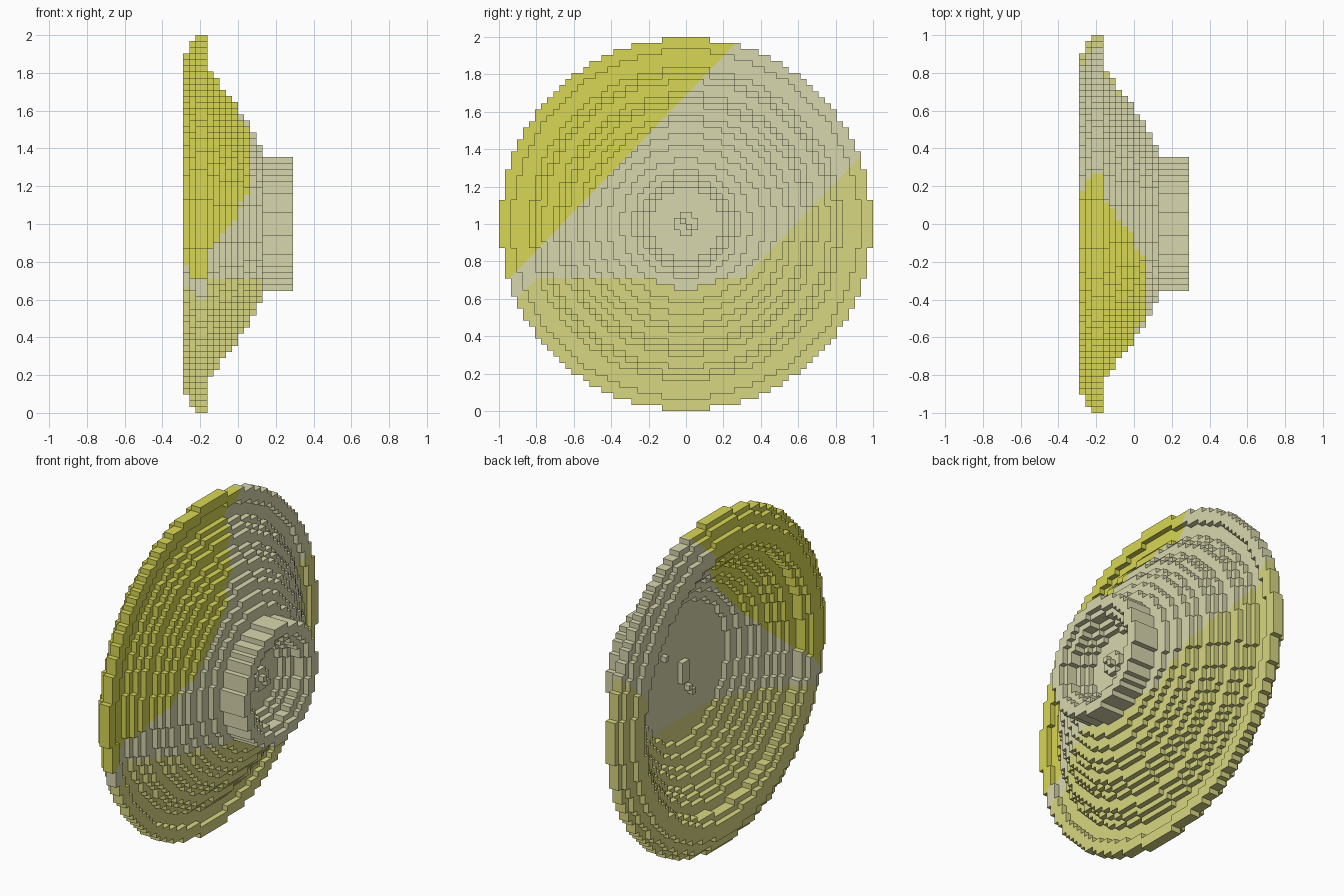
import bpy, bmesh
from mathutils import Vector

if bpy.data.objects.get("Cube"):
    bpy.data.objects.remove(bpy.data.objects["Cube"], do_unlink=True)

V = 2 / 62          # block size
HALF = 9            # half depth in blocks
SLOPE = 1.04        # slant of the colour borders
YELLOW_EDGE, DULL_EDGE, BEIGE_EDGE, LOW_EDGE = 1.69, 1.54, .39, .71


def material(name, rgb):
    m = bpy.data.materials.new(name)
    m.use_nodes = True
    m.diffuse_color = (*rgb, 1)
    m.node_tree.nodes["Principled BSDF"].inputs["Base Color"].default_value = (*rgb, 1)
    return m


MATS = [material("beige", (0.69, 0.68, 0.42)),
        material("bright_yellow", (0.69, 0.68, 0.09)),
        material("dull_yellow", (0.69, 0.68, 0.22))]


def ring(layer, outer, inner=0):
    """Blocks of one round slice, with an optional round hole."""
    cells = set()
    for j in range(-outer, outer):
        for k in range(-outer, outer):
            r = ((j + .5) ** 2 + (k + .5) ** 2) ** .5
            if r <= outer - .25 and (not inner or r > inner - .25):
                cells.add((layer, j, k))
    return cells


def paint(c):
    """Diagonal colour panels across the dish."""
    d = c.z - SLOPE * c.y
    if d > YELLOW_EDGE:
        return 1
    if d < BEIGE_EDGE or (c.z < LOW_EDGE and d < DULL_EDGE):
        return 2
    return 0


def build(name, cells, solid, painted):
    """Skin the exposed sides of the blocks."""
    bm = bmesh.new()
    for cell in cells:
        for axis in range(3):
            for side in (0, 1):
                n = list(cell)
                n[axis] += 2 * side - 1
                if tuple(n) in solid:
                    continue
                quad = []
                for a, b in ((0, 0), (1, 0), (1, 1), (0, 1)):
                    p = list(cell)
                    p[axis] += side
                    p[(axis + 1) % 3] += a
                    p[(axis + 2) % 3] += b
                    quad.append(bm.verts.new(((p[0] - HALF) * V, p[1] * V, p[2] * V + 1)))
                bm.faces.new(quad if side else quad[::-1])
    bmesh.ops.remove_doubles(bm, verts=bm.verts, dist=V / 100)
    if painted:
        # Cut crisp panel borders through the blocks
        diagonal, up = Vector((0, -SLOPE, 1)), Vector((0, 0, 1))
        for height, normal in ((YELLOW_EDGE, diagonal), (DULL_EDGE, diagonal),
                               (BEIGE_EDGE, diagonal), (LOW_EDGE, up)):
            bmesh.ops.bisect_plane(bm, geom=bm.verts[:] + bm.edges[:] + bm.faces[:],
                                   plane_co=(0, 0, height), plane_no=normal)
        for f in bm.faces:
            f.material_index = paint(f.calc_center_median())
    mesh = bpy.data.meshes.new(name)
    bm.to_mesh(mesh)
    bm.free()
    for m in MATS:
        mesh.materials.append(m)
    bpy.context.collection.objects.link(bpy.data.objects.new(name, mesh))


# Stepped dish shell, closing to a flat floor
OUTER = (28, 30, 31, 26, 25, 24, 22, 21, 20, 18, 17, 15, 13)
INNER = (25, 24, 24, 22, 21, 20, 18, 17, 15, 13, 0, 0, 0)
dish = set()
for i, (o, n) in enumerate(zip(OUTER, INNER)):
    dish |= ring(i, o, n)

# Raised lip around the dish, with a shallow groove inside it
lip = ring(3, 31, 29)

# Hub with a stepped recess
hub = set()
for i, n in enumerate((6, 7, 8, 8, 9)):
    hub |= ring(13 + i, 11, n)

# Small knob inside the hub
knob = ring(13, 2) | {(14, -1, 0), (14, 0, -1)}

# Small studs on the dish floor
studs = {(9, j, k) for j in (-1, 0) for k in (-2, -1, 0, 1)}
studs |= {(9, 5, 4), (9, -2, -4), (9, -3, -5)}

solid = dish | lip | hub | knob | studs
build("dish", dish, solid, True)
build("lip", lip, solid, True)
build("hub", hub, solid, False)
build("hub_knob", knob, solid, False)
build("floor_studs", studs, solid, False)
